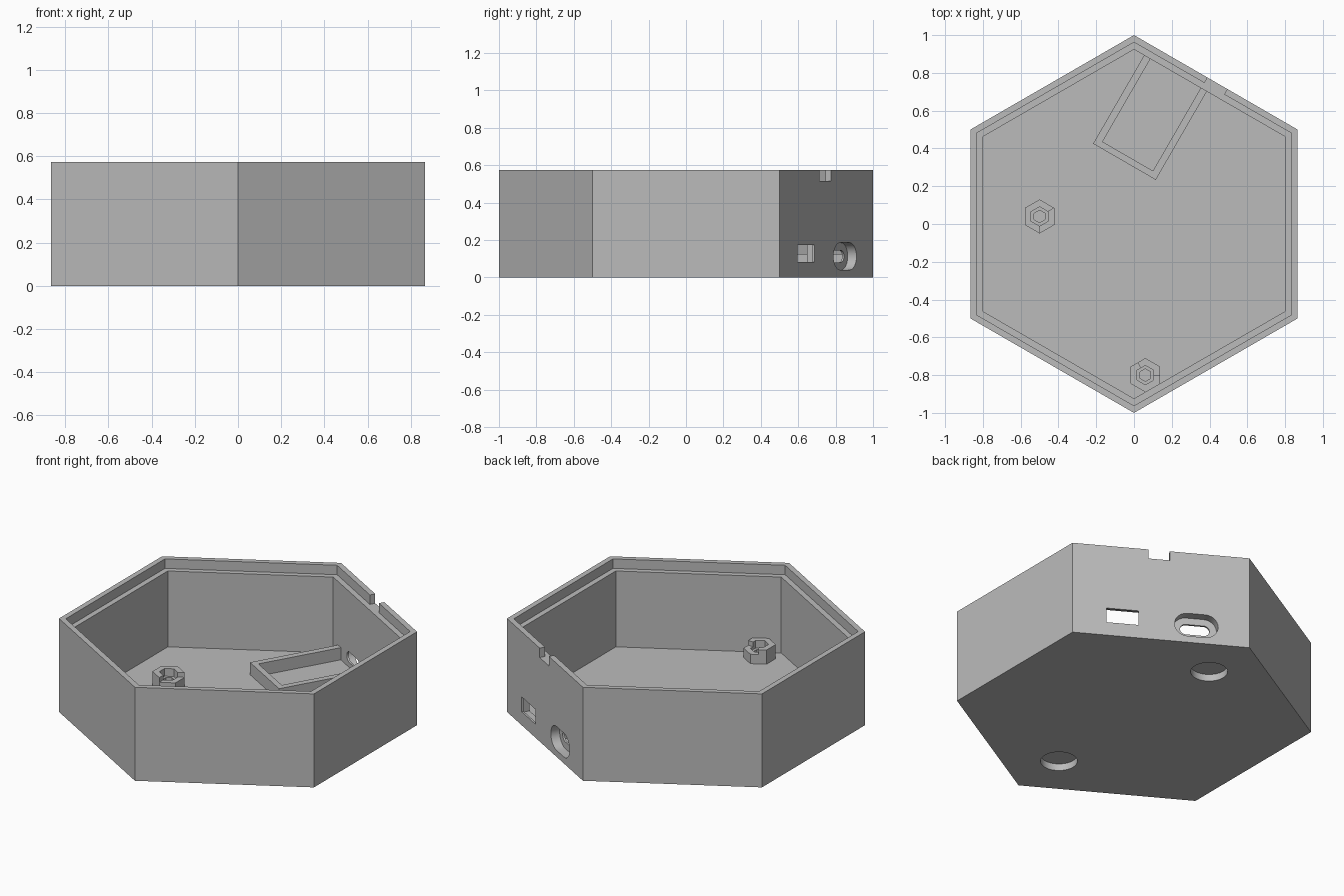
import bpy, bmesh
from math import cos, sin, pi, radians
from mathutils import Matrix, Vector

if "Cube" in bpy.data.objects:
    bpy.data.objects.remove(bpy.data.objects["Cube"])

HEIGHT, LEDGE, FLOOR = 0.574, 0.516, 0.05

grey = bpy.data.materials.new("mid grey")
grey.diffuse_color = (0.5, 0.5, 0.5, 1)
grey.use_nodes = True
grey.node_tree.nodes["Principled BSDF"].inputs["Base Color"].default_value = grey.diffuse_color


def finish(name, bm):
    bmesh.ops.recalc_face_normals(bm, faces=bm.faces)
    mesh = bpy.data.meshes.new(name)
    bm.to_mesh(mesh)
    bm.free()
    mesh.materials.append(grey)
    ob = bpy.data.objects.new(name, mesh)
    bpy.context.collection.objects.link(ob)
    return ob


def prism(name, pts, lo, hi, matrix=Matrix()):
    """Extrude a 2D outline along local z from lo to hi."""
    bm = bmesh.new()
    face = bm.faces.new([bm.verts.new((x, y, lo)) for x, y in pts])
    ext = bmesh.ops.extrude_face_region(bm, geom=[face])
    verts = [v for v in ext["geom"] if isinstance(v, bmesh.types.BMVert)]
    bmesh.ops.translate(bm, verts=verts, vec=(0, 0, hi - lo))
    bm.transform(matrix)
    return finish(name, bm)


def ngon(n, r, cx=0, cy=0):
    return [(cx + r * cos(pi / 2 + 2 * pi * i / n), cy + r * sin(pi / 2 + 2 * pi * i / n))
            for i in range(n)]


def rect(x0, x1, y0, y1):
    return [(x0, y0), (x1, y0), (x1, y1), (x0, y1)]


def stadium(cx, cy, w, h, n=12):
    r, d = h / 2, w / 2 - h / 2
    right = [(cx + d + r * cos(a), cy + r * sin(a))
             for a in (-pi / 2 + pi * i / n for i in range(n + 1))]
    return right + [(2 * cx - x, 2 * cy - y) for x, y in right]


def cut(ob, cutters):
    """Subtract each cutter from the object, then remove the cutters."""
    for c in cutters:
        mod = ob.modifiers.new("cut", 'BOOLEAN')
        mod.object, mod.operation, mod.solver = c, 'DIFFERENCE', 'EXACT'
    dg = bpy.context.evaluated_depsgraph_get()
    mesh = bpy.data.meshes.new_from_object(ob.evaluated_get(dg))
    ob.modifiers.clear()
    ob.data = mesh
    for c in cutters:
        bpy.data.objects.remove(c)


# Frame of the connector wall: x along the wall, y outwards, z up
t, n = Vector((cos(pi / 6), -0.5, 0)), Vector((0.5, cos(pi / 6), 0))
o = Vector((0, 1, 0)) - n * cos(pi / 6)
WALL = Matrix(((t.x, n.x, 0, o.x), (t.y, n.y, 0, o.y), (0, 0, 1, 0), (0, 0, 0, 1)))
# Same frame, with outlines drawn on the wall and extruded outwards
THROUGH = WALL @ Matrix(((1, 0, 0, 0), (0, 0, 1, 0), (0, 1, 0, 0), (0, 0, 0, 1)))
FACE = cos(pi / 6)

# Hexagonal case with a stepped rim
case = prism("case", ngon(6, 1), 0, HEIGHT)
cut(case, [
    prism("cavity", ngon(6, 0.924), FLOOR, 1),
    prism("rim_step", ngon(6, 0.962), LEDGE, 1.1),
    # Rim notch
    prism("notch", rect(0.45, 0.57, LEDGE, 0.7), 0.82, 0.95, THROUGH),
    # Rectangular port, thinned from inside
    prism("port", rect(0.626, 0.808, 0.083, 0.174), 0.7, 0.95, THROUGH),
    prism("port_pocket", rect(0.59, 0.844, 0.06, 0.20), 0.7, FACE - 0.012, THROUGH),
    # Oval port with counterbore
    prism("oval_port", stadium(0.3, 0.113, 0.166, 0.064), 0.78, 0.95, THROUGH),
    prism("counterbore", stadium(0.3, 0.113, 0.246, 0.146), FACE - 0.054, 0.95, THROUGH),
    # Round recesses underneath
    prism("recess_back", ngon(40, 0.103, 0, 0.65), -0.1, 0.042),
    prism("recess_front", ngon(40, 0.103, 0, -0.65), -0.1, 0.042),
])

# Three-sided tray against the connector wall
prism("board_tray", [(0.1, 0.805), (0.1, 0.26), (0.483, 0.26), (0.483, 0.805),
                     (0.446, 0.805), (0.446, 0.294), (0.138, 0.294), (0.138, 0.805)],
      FLOOR - 0.002, 0.125, WALL)

# Hexagonal posts with a nut pocket, a bore and a lowered third
for name, x, y, start in (("left_post", -0.5, 0.04, -90), ("front_post", 0.06, -0.8, 0)):
    post = prism(name, ngon(6, 0.09, x, y), FLOOR - 0.002, 0.137)
    wedge = [(x, y)] + [(x + 0.2 * cos(radians(start + a)), y + 0.2 * sin(radians(start + a)))
                        for a in (0, 60, 120)]
    cut(post, [
        prism("nut_pocket", ngon(6, 0.051, x, y), 0.09, 0.3),
        prism("bore", ngon(6, 0.033, x, y), FLOOR, 0.31),
        prism("lowered_third", wedge, 0.108, 0.32),
    ])

for ob in bpy.context.scene.objects:
    ob.select_set(True)
    bpy.context.view_layer.objects.active = ob
bpy.ops.object.shade_smooth_by_angle(angle=radians(30))
